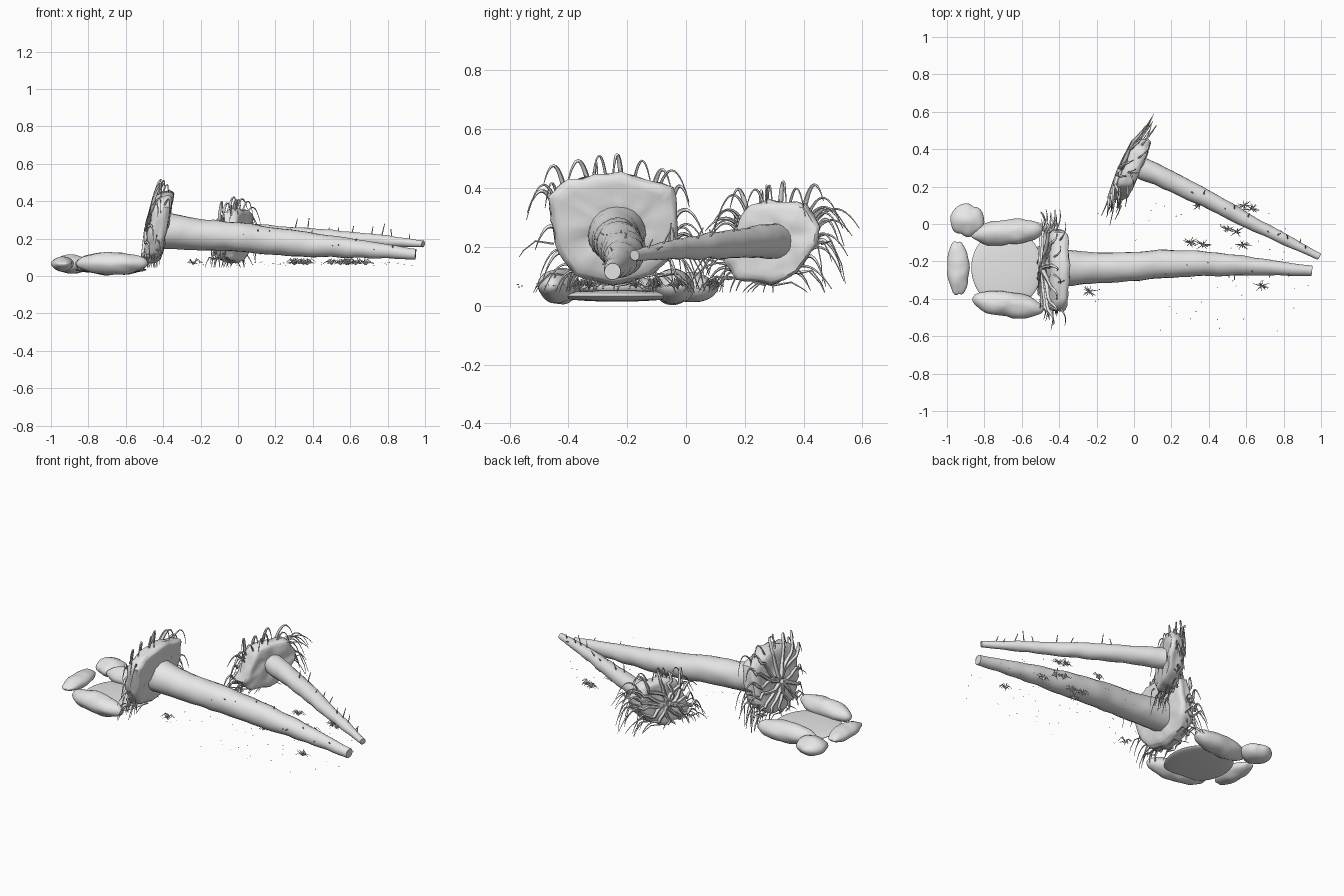
import bpy, bmesh, math, random
from mathutils import Vector, noise

if "Cube" in bpy.data.objects:
    bpy.data.objects.remove(bpy.data.objects["Cube"])

random.seed(7)
grey = bpy.data.materials.new("pale grey")
grey.diffuse_color = (0.8, 0.8, 0.8, 1)
grey.use_nodes = True
grey.node_tree.nodes["Principled BSDF"].inputs["Base Color"].default_value = grey.diffuse_color


def finish(bm, name, angle=40):
    bmesh.ops.recalc_face_normals(bm, faces=bm.faces)
    me = bpy.data.meshes.new(name)
    bm.to_mesh(me)
    bm.free()
    me.materials.append(grey)
    ob = bpy.data.objects.new(name, me)
    bpy.context.collection.objects.link(ob)
    bpy.ops.object.select_all(action='DESELECT')
    ob.select_set(True)
    bpy.context.view_layer.objects.active = ob
    bpy.ops.object.shade_smooth_by_angle(angle=math.radians(angle))
    return ob


def tube(bm, pts, radii, sides, ref=None):
    """Tapered round tube along a list of points."""
    pts = [Vector(p) for p in pts]
    if ref is None:
        d = pts[-1] - pts[0]
        ref = min((Vector(a) for a in ((1, 0, 0), (0, 1, 0), (0, 0, 1))), key=lambda a: abs(a.dot(d)))
    rings = []
    for i, (p, r) in enumerate(zip(pts, radii)):
        t = pts[min(i + 1, len(pts) - 1)] - pts[max(i - 1, 0)]
        s = t.cross(ref).normalized()
        u = s.cross(t).normalized()
        rings.append([bm.verts.new(p + r * (math.cos(a) * s + math.sin(a) * u))
                      for a in (2 * math.pi * k / sides for k in range(sides))])
    for a, b in zip(rings, rings[1:]):
        for k in range(sides):
            j = (k + 1) % sides
            bm.faces.new((a[k], a[j], b[j], b[k]))
    bm.faces.new(rings[0][::-1])
    bm.faces.new(rings[-1])


def roughen(bm, amount, scale):
    bm.normal_update()
    moves = [(v, v.normal * noise.noise(v.co * scale) * amount) for v in bm.verts]
    for v, m in moves:
        v.co += m


def sample(keys, t):
    """Linear lookup in evenly spaced tuples."""
    f = t * (len(keys) - 1)
    i = min(int(f), len(keys) - 2)
    return [a + (b - a) * (f - i) for a, b in zip(keys[i], keys[i + 1])]


def trunk(name, keys, twig_turn, twig_len, n=40, sides=20):
    rows = [sample(keys, i / n) for i in range(n + 1)]
    bm = bmesh.new()
    tube(bm, [r[:3] for r in rows], [r[3] for r in rows], sides, Vector((0, 0, 1)))
    # hollow broken tip
    tip = max((f for f in bm.faces if len(f.verts) > 4), key=lambda f: f.calc_center_median().x)
    bmesh.ops.inset_region(bm, faces=[tip], thickness=keys[-1][3] * 0.3, depth=-0.008)
    roughen(bm, 0.006, 13)
    finish(bm, name)
    # short broken twigs along the trunk
    bm = bmesh.new()
    for i in range(10):
        x, y, z, r = sample(keys, 0.3 + 0.65 * (i + random.random() * 0.6) / 10)
        a = random.uniform(-0.9, 0.9) + twig_turn
        d = Vector((random.uniform(-0.1, 0.3), math.sin(a), math.cos(a)))
        p = Vector((x, y, z))
        tube(bm, [p + d * r * 0.8, p + d * (r + random.uniform(0.005, twig_len))], [0.004, 0.002], 5)
    finish(bm, name + "_twigs")


def root_plate(name, outline, cx, shear_y, shear_z, reach):
    """Lumpy slab of earth in a leaning plane, with roots spreading over its back."""
    n = len(outline)
    cy = sum(p[0] for p in outline) / n
    cz = sum(p[1] for p in outline) / n

    def place(off, y, z):
        return Vector((cx + off + shear_y * (y - cy) + shear_z * (z - cz), y, z))

    bm = bmesh.new()
    rings = []
    for off, s in ((-0.05, 0.35), (-0.048, 0.9), (-0.03, 0.99), (0.025, 1.0), (0.045, 0.93), (0.05, 0.35)):
        rings.append([bm.verts.new(place(off, cy + (y - cy) * s, cz + (z - cz) * s)) for y, z in outline])
    for a, b in zip(rings, rings[1:]):
        for k in range(n):
            bm.faces.new((a[k], a[(k + 1) % n], b[(k + 1) % n], b[k]))
    for ring in (rings[0], rings[-1]):
        bmesh.ops.poke(bm, faces=[bm.faces.new(ring)])
    bmesh.ops.subdivide_edges(bm, edges=bm.edges, cuts=3, use_grid_fill=True)
    bmesh.ops.smooth_vert(bm, verts=bm.verts, factor=0.3, use_axis_x=True, use_axis_y=True, use_axis_z=True)
    bmesh.ops.recalc_face_normals(bm, faces=bm.faces)
    roughen(bm, 0.012, 22)
    finish(bm, name, 50)

    bm = bmesh.new()
    mains = 15
    for i in range(mains + 22):
        main = i < mains
        e = (i / mains if main else random.random()) % 1
        ey, ez = sample(outline + outline[:1], e)
        dy, dz = Vector((ey - cy, ez - cz)).normalized()
        off = -0.054 if main else random.uniform(-0.045, 0.01)
        pts = []
        if main:
            # thick part lying on the back of the slab
            wob = random.uniform(-0.025, 0.025)
            for t in (0.08, 0.3, 0.55, 0.8):
                w = wob * math.sin(t * 5)
                pts.append(place(off - 0.01 * (1 - t), cy + (ey - cy) * t - dz * w, cz + (ez - cz) * t + dy * w))
        # free end springing outward and drooping until it meets the ground
        length = reach * random.uniform(0.5, 1.0)
        lift = random.uniform(0.06, 0.2) + 0.09 * max(dz, 0)
        drop = lift * random.uniform(0.9, 1.4) + 0.05
        side = random.uniform(-0.06, 0.06) * abs(dz)
        ey, ez = ey - dy * 0.01, ez - dz * 0.01
        for k in range(11):
            s = k / 10
            z = ez + dz * 0.07 * s + lift * s - drop * s * s
            if z < 0.042:
                break
            pts.append(place(off + 0.04 * s, ey + (dy * length + side) * s, z))
        m = len(pts) - 1
        if m < 2:
            continue
        r0 = 0.011 if main else 0.004
        tube(bm, pts, [r0 * (1 - j / m) + 0.0012 for j in range(m + 1)], 6, Vector((1, 0, 0)))
    # fine hairs hanging from the lower rim
    low = [(y, z) for y, z in outline if z < cz]
    for i in range(22):
        y, z = random.choice(low)
        y += random.uniform(-0.03, 0.03)
        out = math.copysign(random.uniform(0.02, 0.11), y - cy)
        off = random.uniform(-0.05, 0.03)
        end = max(0.045, z - random.uniform(0.04, 0.14))
        tube(bm, [place(off, y, z), place(off, y + out * 0.6, z + 0.01), place(off, y + out, (z + end) / 2),
                  place(off, y + out * 1.15, end)], [0.004, 0.003, 0.002, 0.001], 5, Vector((1, 0, 0)))
    finish(bm, name + "_roots", 60)


# fallen trunks: x, y, z, radius
trunk("large_trunk", [(-0.40, -0.235, 0.245, 0.1), (-0.21, -0.235, 0.222, 0.082), (-0.02, -0.228, 0.21, 0.079),
                      (0.17, -0.212, 0.188, 0.075), (0.37, -0.212, 0.17, 0.066), (0.56, -0.22, 0.152, 0.054),
                      (0.75, -0.235, 0.135, 0.041), (0.95, -0.25, 0.117, 0.028)], -0.7, 0.03)
trunk("small_trunk", [(-0.01, 0.325, 0.222, 0.062), (0.15, 0.25, 0.218, 0.055), (0.4, 0.13, 0.208, 0.047),
                      (0.65, -0.005, 0.195, 0.037), (0.85, -0.105, 0.183, 0.027), (0.99, -0.175, 0.171, 0.018)],
      0.2, 0.065)

# upturned root plates: outline in y, z
root_plate("large_root_plate",
           [(-0.47, 0.37), (-0.40, 0.43), (-0.22, 0.455), (-0.04, 0.405), (-0.03, 0.30),
            (-0.03, 0.18), (-0.12, 0.10), (-0.25, 0.07), (-0.38, 0.10), (-0.445, 0.21)],
           -0.425, 0.0, 0.2, 0.12)
root_plate("small_root_plate",
           [(0.20, 0.33), (0.28, 0.36), (0.41, 0.345), (0.455, 0.27), (0.445, 0.21),
            (0.38, 0.11), (0.29, 0.07), (0.17, 0.09), (0.13, 0.15), (0.165, 0.24)],
           -0.015, 0.41, 0.05, 0.17)

# shallow pool, a flattened dome
bm = bmesh.new()
bmesh.ops.create_uvsphere(bm, u_segments=48, v_segments=20, radius=1)
for v in bm.verts:
    v.co = Vector((v.co.x * 0.19 - 0.68, v.co.y * 0.21 - 0.235, v.co.z * 0.02 + 0.034))
finish(bm, "pool", 70)

# rounded stones around the pool: centre, half sizes, turn in degrees
stones = [((-0.89, 0.02, 0.063), (0.092, 0.08, 0.05), -25), ((-0.675, -0.045, 0.065), (0.197, 0.064, 0.061), 5),
          ((-0.94, -0.235, 0.066), (0.06, 0.138, 0.04), 2), ((-0.675, -0.43, 0.067), (0.192, 0.064, 0.06), -8)]
for i, (c, s, turn) in enumerate(stones):
    bm = bmesh.new()
    bmesh.ops.create_uvsphere(bm, u_segments=32, v_segments=20, radius=1)
    ca, sa = math.cos(math.radians(turn)), math.sin(math.radians(turn))
    for v in bm.verts:
        # slightly blunted ends
        k = 1 + 0.12 * math.sin(math.pi * abs(v.co.x)) * (1 - abs(v.co.z))
        x, y, z = v.co.x * s[0], v.co.y * s[1] * k, v.co.z * s[2]
        v.co = Vector((c[0] + ca * x - sa * y, c[1] + sa * x + ca * y, c[2] + z))
    roughen(bm, 0.008, 16)
    for v in bm.verts:
        v.co.z = max(v.co.z, 0.0)
    finish(bm, f"stone_{i + 1}", 60)

# small grass clumps
bm = bmesh.new()
for x, y in ((0.3, -0.1), (0.37, -0.11), (0.58, -0.11), (0.5, -0.03), (0.55, -0.04), (0.59, 0.1), (0.63, 0.08),
             (0.35, 0.1), (0.68, -0.33), (-0.24, -0.36), (0.3, -0.17)):
    for k in range(18):
        a = random.uniform(0, 2 * math.pi)
        r = random.uniform(0.02, 0.055)
        d = Vector((math.cos(a) * r, math.sin(a) * r * 0.6, 0))
        base = Vector((x, y, 0.06))
        up = Vector((0, 0, random.uniform(0.01, 0.035)))
        tube(bm, [base, base + d * 0.5 + up, base + d + up * 0.4], [0.002, 0.002, 0.001], 4)
finish(bm, "grass_clumps", 60)

# scattered bark chips
bm = bmesh.new()
for _ in range(60):
    p = Vector((random.uniform(-0.4, 0.95), random.uniform(-0.58, 0.12), random.uniform(0.055, 0.075)))
    a = random.uniform(0, math.pi)
    tube(bm, [p, p + Vector((math.cos(a), math.sin(a), 0.1)) * 0.007], [0.002, 0.001], 4)
finish(bm, "bark_chips")
